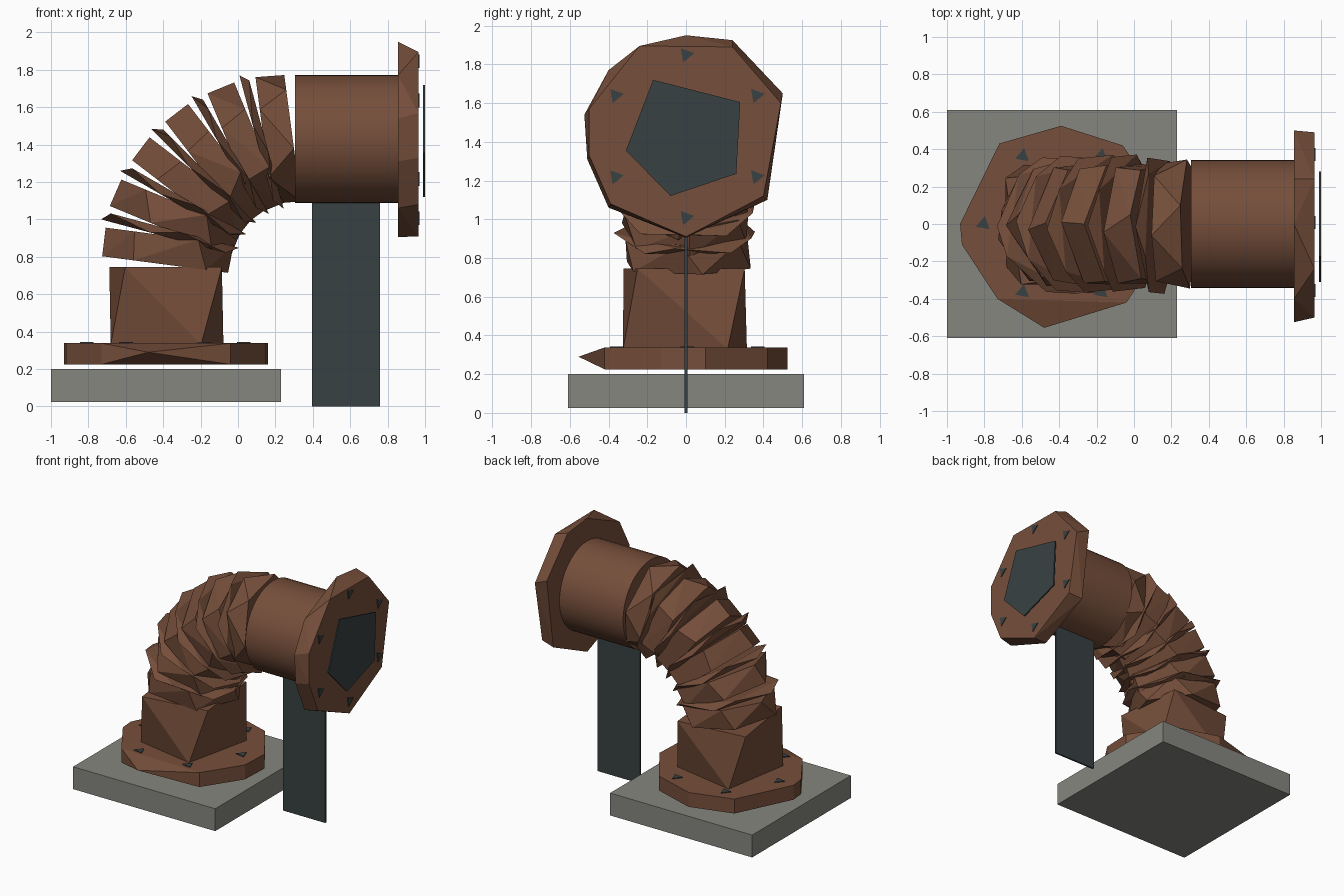
import bpy, bmesh, random
from math import sin, cos, radians, pi
from mathutils import Vector

random.seed(4)
if "Cube" in bpy.data.objects:
    bpy.data.objects.remove(bpy.data.objects["Cube"])


def material(name, rgb):
    m = bpy.data.materials.new(name)
    m.use_nodes = True
    m.diffuse_color = (*rgb, 1)
    m.node_tree.nodes["Principled BSDF"].inputs["Base Color"].default_value = (*rgb, 1)
    return m


rust = material("rust_brown", (0.18, 0.077, 0.043))
steel = material("dark_steel", (0.04, 0.053, 0.055))
concrete = material("concrete_grey", (0.24, 0.24, 0.215))


def hull(name, points, mat):
    """Faceted convex solid around the points."""
    bm = bmesh.new()
    for p in points:
        bm.verts.new(p)
    res = bmesh.ops.convex_hull(bm, input=bm.verts)
    loose = [v for v in res["geom_interior"] if isinstance(v, bmesh.types.BMVert)]
    bmesh.ops.delete(bm, geom=loose, context='VERTS')
    bmesh.ops.dissolve_limit(bm, angle_limit=radians(1), verts=bm.verts, edges=bm.edges)
    bmesh.ops.recalc_face_normals(bm, faces=bm.faces)
    mesh = bpy.data.meshes.new(name)
    bm.to_mesh(mesh)
    bm.free()
    mesh.materials.append(mat)
    ob = bpy.data.objects.new(name, mesh)
    bpy.context.collection.objects.link(ob)
    return ob


def box(name, lo, hi, mat):
    return hull(name, [(x, y, z) for x in (lo[0], hi[0]) for y in (lo[1], hi[1])
                       for z in (lo[2], hi[2])], mat)


def ring(angles, r, h, c, u, a):
    """Points at the given angles around axis a, with u as the zero direction."""
    v = Vector((0, 1, 0))
    return [c + u * r * cos(t) + v * r * sin(t) + a * h
            for t in map(radians, angles)]


UP, RIGHT = Vector((0, 0, 1)), Vector((1, 0, 0))
low, high = Vector((-0.385, 0, 0)), Vector((0, 0, 1.43))

# Base slab and thin support post
box("base_slab", (-1, -0.61, 0.025), (0.23, 0.61, 0.2), concrete)
box("support_post", (0.395, -0.007, 0), (0.76, 0.007, 1.12), steel)

# Lower flange: irregular polygon with one wedge corner
outline = [(-0.93, 0), (-0.72, 0.43), (-0.39, 0.525), (-0.06, 0.42), (0.16, 0.1),
           (0.15, -0.13), (-0.04, -0.42), (-0.73, -0.4), (-0.92, -0.11)]
hull("lower_flange", [(x, y, z) for x, y in outline for z in (0.225, 0.338)]
     + [(-0.48, -0.555, 0.29)], rust)

# Lower pipe: twisted four-sided prism
hull("lower_pipe", ring((-60, 35, 123, 218), 0.375, 0.33, low, RIGHT, UP)
     + ring((-40, 51, 141, 236), 0.39, 0.745, low, RIGHT, UP), rust)

# Bellows: thick segments and thin wider rings along a quarter bend
bend, bend_radius = Vector((0.305, 0, 0.745)), 0.69


def bend_frame(deg):
    t = radians(deg)
    u = Vector((-cos(t), 0, sin(t)))
    return bend + u * bend_radius, u, Vector((sin(t), 0, cos(t)))


for i in range(6):
    c, u, a = bend_frame(7.5 + 15 * i)
    pts = []
    for side in (-1, 1):
        turn = random.uniform(-14, 14)
        angles = [k * 60 + turn + random.uniform(-8, 8) for k in range(6)]
        pts += ring(angles, 0.35, side * 0.077, c, u, a)
    hull(f"bellows_segment_{i + 1}", pts, rust)

for i in range(5):
    c, u, a = bend_frame(15 + 15 * i)
    pts = []
    for side in (-1, 1):
        turn = random.uniform(-10, 10) + (36 if side > 0 else 0)
        angles = [k * 72 + turn for k in range(5)]
        pts += ring(angles, 0.378, side * 0.022, c, u, a)
    hull(f"bellows_ring_{i + 1}", pts, rust)

# Upper pipe: smooth cylinder
angles = [k * 360 / 40 for k in range(40)]
pipe = hull("upper_pipe", ring(angles, 0.343, 0.305, high, UP, RIGHT)
            + ring(angles, 0.343, 0.87, high, UP, RIGHT), rust)
bpy.context.view_layer.objects.active = pipe
pipe.select_set(True)
bpy.ops.object.shade_smooth_by_angle(angle=radians(30))
pipe.select_set(False)

# Upper flange: irregular polygon, slightly smaller on the front face
back = [(0, 1.95), (0.24, 1.925), (0.5, 1.65), (0.42, 1.1), (0, 0.905),
        (-0.4, 1.06), (-0.51, 1.31), (-0.525, 1.54), (-0.4, 1.77)]
front = [(-0.24, 1.895), (0.24, 1.89), (0.49, 1.6), (0.4, 1.12), (0, 0.91),
         (-0.39, 1.08), (-0.5, 1.33), (-0.5, 1.57)]
hull("upper_flange", [(0.855, y, z) for y, z in back]
     + [(0.965, y, z) for y, z in front], rust)

# Five-sided opening plate
opening = [(-0.17, 1.72), (0.28, 1.605), (0.26, 1.235), (-0.08, 1.12), (-0.31, 1.355)]
hull("opening_plate", [(x, y, z) for y, z in opening for x in (0.99, 1.0)], steel)

# Triangular bolt heads around both flanges
for label, c, u, a, h in (("lower", low, RIGHT, UP, 0.335), ("upper", high, UP, RIGHT, 0.962)):
    for k in range(6):
        spot = ring([k * 60], 0.42, 0, c, u, a)[0]
        tri = (80, 200, 320)
        hull(f"{label}_flange_bolt_{k + 1}", ring(tri, 0.043, h, spot, u, a)
             + ring(tri, 0.043, h + 0.009, spot, u, a), steel)
